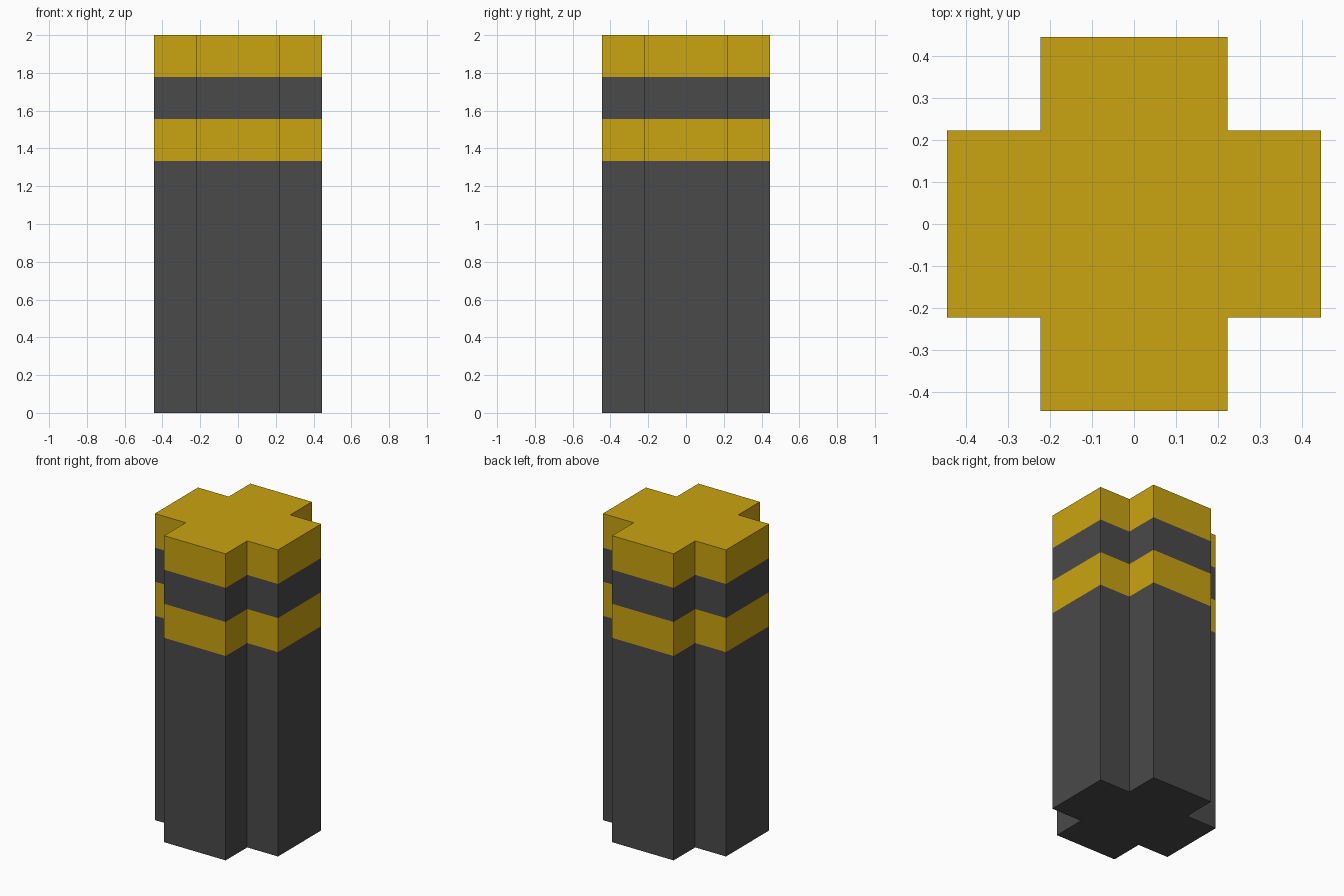
import bpy
import bmesh

cube = bpy.data.objects.get("Cube")
if cube:
    bpy.data.objects.remove(cube, do_unlink=True)


def make_material(name, rgb):
    mat = bpy.data.materials.new(name)
    mat.use_nodes = True
    color = (*rgb, 1.0)
    mat.diffuse_color = color
    mat.node_tree.nodes["Principled BSDF"].inputs["Base Color"].default_value = color
    return mat


dark_grey = make_material("dark grey", (0.068, 0.068, 0.068))
yellow = make_material("yellow", (0.59, 0.37, 0.005))

UNIT = 2 / 9            # band height and half the arm width
A, B = UNIT, 2 * UNIT   # inner and outer edge of the cross

# Cross-shaped section: one corner of the cross turned through four quarters
outline = []
corner = [(B, -A), (B, A), (A, A)]
for _ in range(4):
    outline += corner
    corner = [(-y, x) for x, y in corner]

# Post extruded upwards through the stripe heights
bm = bmesh.new()
base = bm.faces.new([bm.verts.new((x, y, 0)) for x, y in outline])
rings = [base.verts[:]]
for level in (6, 7, 8, 9):
    rings.append([bm.verts.new((x, y, level * UNIT)) for x, y in outline])

for band, (low, high) in enumerate(zip(rings, rings[1:])):
    for i in range(len(outline)):
        j = (i + 1) % len(outline)
        side = bm.faces.new((low[i], low[j], high[j], high[i]))
        side.material_index = band % 2   # alternate grey and yellow bands
top = bm.faces.new(rings[-1])
top.material_index = 1
bmesh.ops.recalc_face_normals(bm, faces=bm.faces)

mesh = bpy.data.meshes.new("striped_post")
bm.to_mesh(mesh)
bm.free()
mesh.materials.append(dark_grey)
mesh.materials.append(yellow)
post = bpy.data.objects.new("striped_post", mesh)
bpy.context.collection.objects.link(post)
